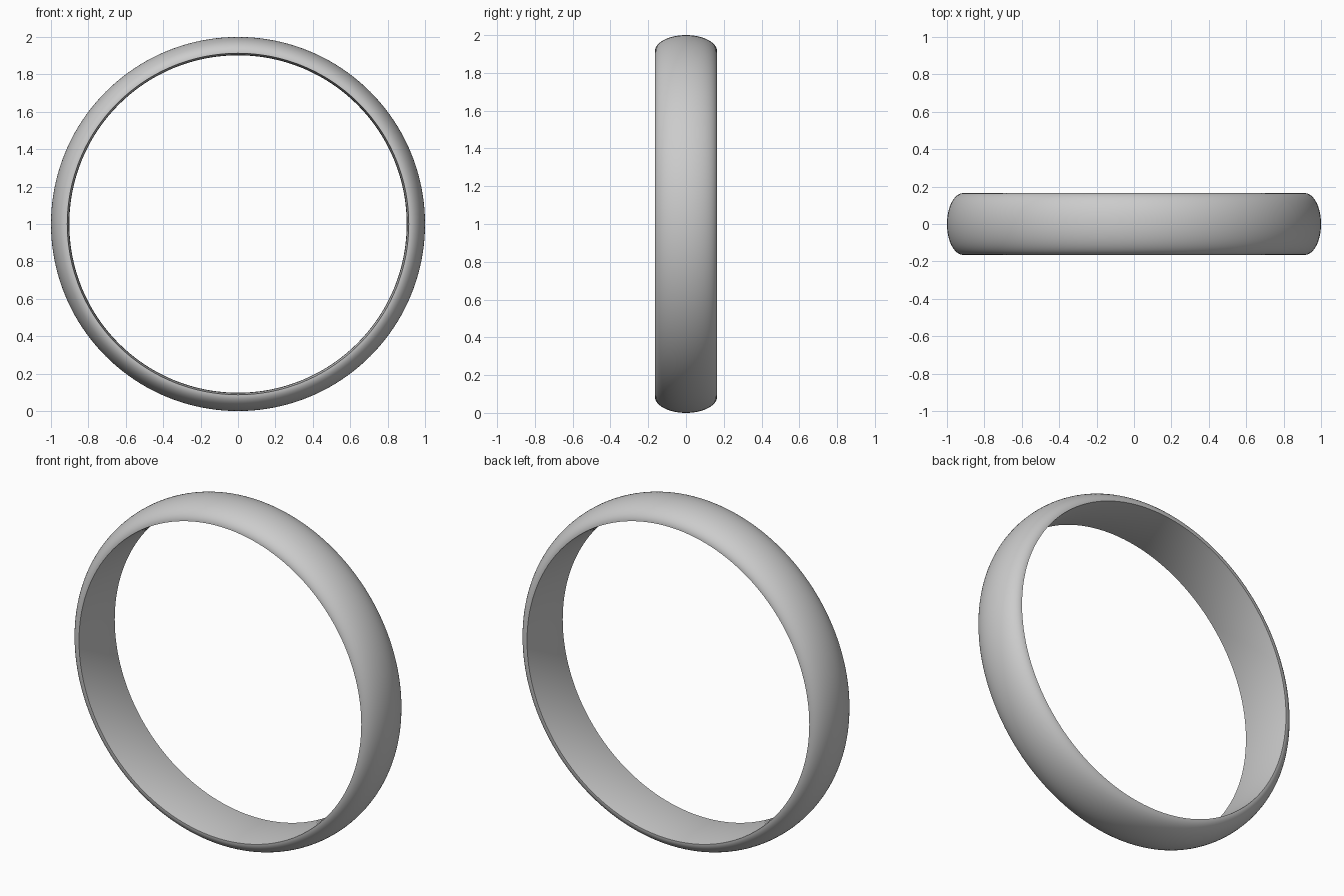
import bpy, bmesh, math

if "Cube" in bpy.data.objects:
    bpy.data.objects.remove(bpy.data.objects["Cube"])

HALF_WIDTH = 0.165
RIM, OUTER, INNER = 0.913, 1.0, 0.902
SEGMENTS = 160

# Cross-section: half-ellipse crown outside, slightly domed inside
profile = []
for i in range(33):
    t = math.pi * i / 32
    profile.append((HALF_WIDTH * math.cos(t), RIM + (OUTER - RIM) * math.sin(t)))
for i in range(1, 12):
    u = -1 + 2 * i / 12
    profile.append((HALF_WIDTH * u, INNER + (RIM - INNER) * u * u))

# Revolve around the y axis
bm = bmesh.new()
rings = []
for s in range(SEGMENTS):
    a = 2 * math.pi * s / SEGMENTS
    rings.append([bm.verts.new((r * math.cos(a), y, 1 + r * math.sin(a))) for y, r in profile])
n = len(profile)
for s in range(SEGMENTS):
    p, q = rings[s], rings[(s + 1) % SEGMENTS]
    for i in range(n):
        j = (i + 1) % n
        bm.faces.new((p[i], p[j], q[j], q[i]))
bmesh.ops.recalc_face_normals(bm, faces=bm.faces)

mesh = bpy.data.meshes.new("ring_band")
bm.to_mesh(mesh)
bm.free()
band = bpy.data.objects.new("ring_band", mesh)
bpy.context.collection.objects.link(band)

# Smooth surfaces with crisp inner rims
bpy.context.view_layer.objects.active = band
band.select_set(True)
bpy.ops.object.shade_smooth_by_angle(angle=math.radians(40))
